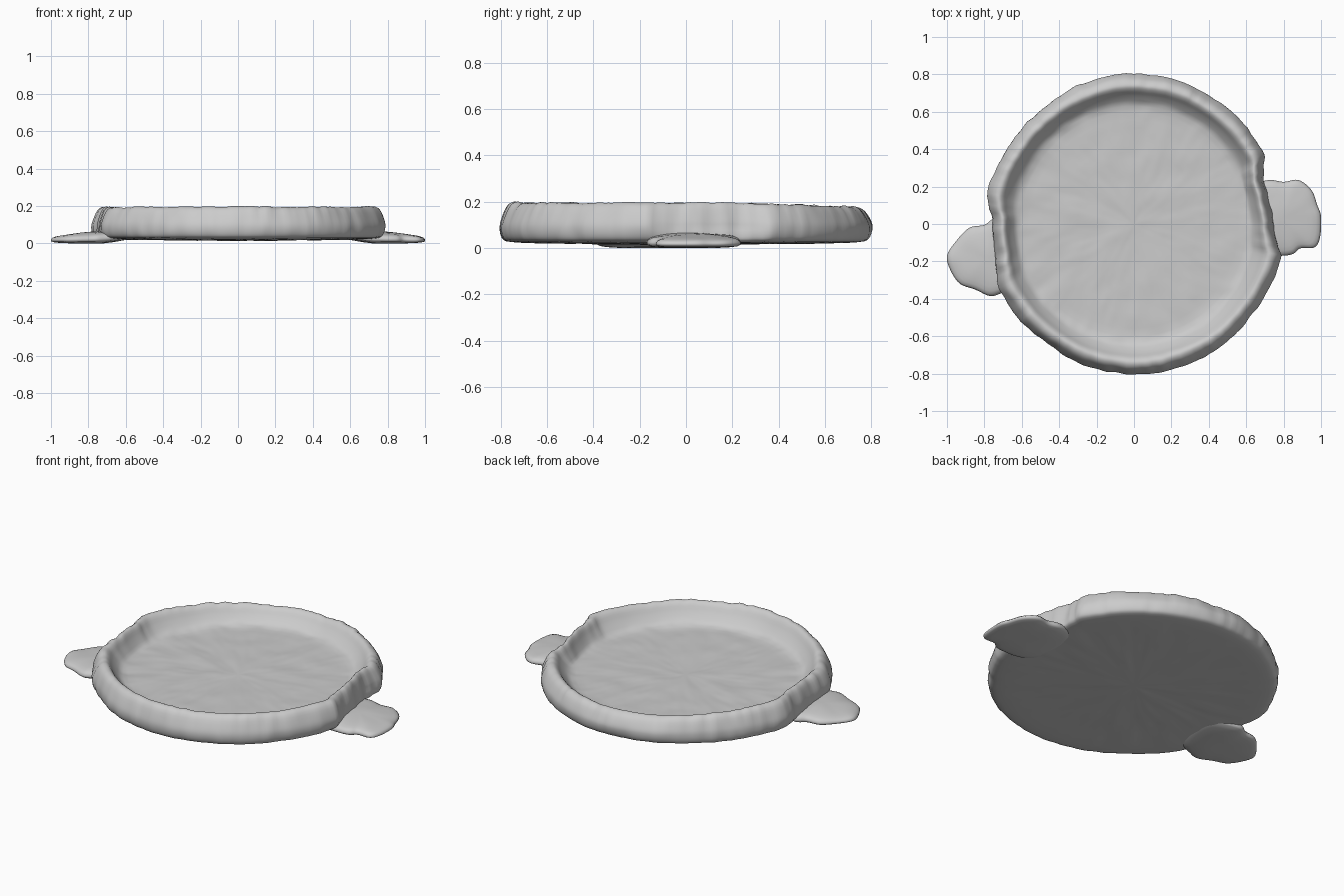
import bpy, bmesh, math
from mathutils import Vector, noise

if "Cube" in bpy.data.objects:
    bpy.data.objects.remove(bpy.data.objects["Cube"])


def spline(pts, steps, closed=False):
    """Catmull-Rom samples through 2D points."""
    n, out = len(pts), []
    for i in range(n if closed else n - 1):
        idx = [(i + k) % n if closed else min(max(i + k, 0), n - 1) for k in (-1, 0, 1, 2)]
        a, b, c, d = [Vector(pts[j]) for j in idx]
        for s in range(steps):
            t = s / steps
            out.append(0.5 * (2 * b + (c - a) * t + (2 * a - 5 * b + 4 * c - d) * t * t
                              + (3 * b - a - 3 * c + d) * t ** 3))
    if not closed:
        out.append(Vector(pts[-1]))
    return out


def skin(name, top, rings, bottom):
    """Smooth closed solid from a top pole, stacked rings and a bottom pole."""
    bm = bmesh.new()
    t, b = bm.verts.new(top), bm.verts.new(bottom)
    rv = [[bm.verts.new(p) for p in r] for r in rings]
    n = len(rv[0])
    for i in range(n):
        j = (i + 1) % n
        bm.faces.new((t, rv[0][i], rv[0][j]))
        bm.faces.new((b, rv[-1][j], rv[-1][i]))
        for r0, r1 in zip(rv, rv[1:]):
            bm.faces.new((r0[i], r1[i], r1[j], r0[j]))
    bmesh.ops.recalc_face_normals(bm, faces=bm.faces)
    for f in bm.faces:
        f.smooth = True
    me = bpy.data.meshes.new(name)
    bm.to_mesh(me)
    bm.free()
    ob = bpy.data.objects.new(name, me)
    bpy.context.collection.objects.link(ob)
    return ob


# Outer radius by angle in degrees: round, with a dent above each tab
RADII = [(-25, .80), (-13, .81), (-8, .77), (-2, .745), (8, .725), (18, .72), (23, .745),
         (28, .79), (45, .795), (90, .805), (135, .785), (150, .79), (168, .805), (173, .785),
         (178, .752), (190, .752), (199, .775), (205, .80), (225, .79), (270, .803), (315, .80),
         (335, .80)]


def outer_radius(deg):
    if deg > 335:
        deg -= 360
    for (a, r), (b, s) in zip(RADII, RADII[1:]):
        if a <= deg <= b:
            t = (deg - a) / (b - a)
            return r + (s - r) * t * t * (3 - 2 * t)
    return .80


# Dish: lathed floor and rolled rim with hand-shaped irregularity
floor_z, base_z = 0.088, 0.022
rim = [(.60, floor_z), (.645, .10), (.685, .142), (.712, .182), (.737, .195), (.766, .178),
       (.79, .13), (.80, .09), (.793, .05), (.77, .029), (.70, base_z)]
profile = [Vector((.60 * k / 14, floor_z)) for k in range(1, 14)]
profile += spline(rim, 3)
profile += [Vector((.70 * k / 8, base_z - .008 * (1 - k / 8))) for k in range(7, 0, -1)]
SEG = 240
rings = []
for p in profile:
    ring = []
    for i in range(SEG):
        a = 2 * math.pi * i / SEG
        w = min(max((p.x - .59) / .21, 0), 1)
        c, s = math.cos(a), math.sin(a)
        # the dents lean inwards: less pronounced on the lower half of the wall
        dent = outer_radius(math.degrees(a)) - .80
        if p.x > .7 and p.y < .09:
            dent *= .6 + .4 * p.y / .09
        q = Vector((c * p.x, s * p.x, p.y))
        lump = noise.noise(q * 6)
        pleat = noise.noise(Vector((c * 16, s * 16, p.y * 5)))
        r = p.x + w * (dent + .008 * lump + .006 * pleat)
        top = min(max((p.y - floor_z) / .1, 0), 1)
        z = p.y + top * (.007 * pleat + .006 * lump - .020 * max(s, 0) ** 2)
        if p.y < floor_z + .02 and p.x < .66:
            z += .005 * noise.noise(q * 9) + .002 * noise.noise(q * 22)
        ring.append((r * c, r * s, z))
    rings.append(ring)
skin("dish", (0, 0, floor_z), rings, (0, 0, base_z - .008))

# Tabs: flat lobes tucked under opposite sides of the dish, merging into its base
right = [(.57, .12), (.62, .20), (.72, .235), (.80, .225), (.88, .235), (.95, .18), (.98, .10),
         (1.0, .04), (.995, -.07), (.965, -.125), (.89, -.13), (.85, -.16), (.78, -.17),
         (.64, -.16), (.57, -.08)]
left = [(-.57, -.06), (-.64, .0), (-.74, .03), (-.80, -.005), (-.88, -.02), (-.95, -.09),
        (-1.0, -.17), (-.98, -.25), (-.93, -.32), (-.85, -.35), (-.77, -.385), (-.71, -.37),
        (-.62, -.33), (-.57, -.22)]
section = [(.2, .066), (.4, .064), (.6, .060), (.75, .056), (.87, .050), (.95, .042), (1.0, .028),
           (.99, .016), (.94, .009), (.8, .004), (.5, 0), (.2, 0)]
for name, outline, cy in (("right_tab", right, .03), ("left_tab", left, -.18)):
    loop = spline(outline, 5, True)
    ctr = Vector((math.copysign(.79, outline[0][0]), cy))
    rings = []
    for k, z in section:
        ring = []
        for p in loop:
            q = ctr + (p - ctr) * k
            drop = 1 - .3 * min(max((abs(q.x) - .72) / .28, 0), 1)
            wob = .004 * noise.noise(Vector((q.x * 9, q.y * 9, 3))) if z > .03 else 0
            lift = .016 * min(max((.72 - abs(q.x)) / .14, 0), 1)
            ring.append((q.x, q.y, z * drop + wob + lift))
        rings.append(ring)
    skin(name, (ctr.x, ctr.y, .062), rings, (ctr.x, ctr.y, 0))
